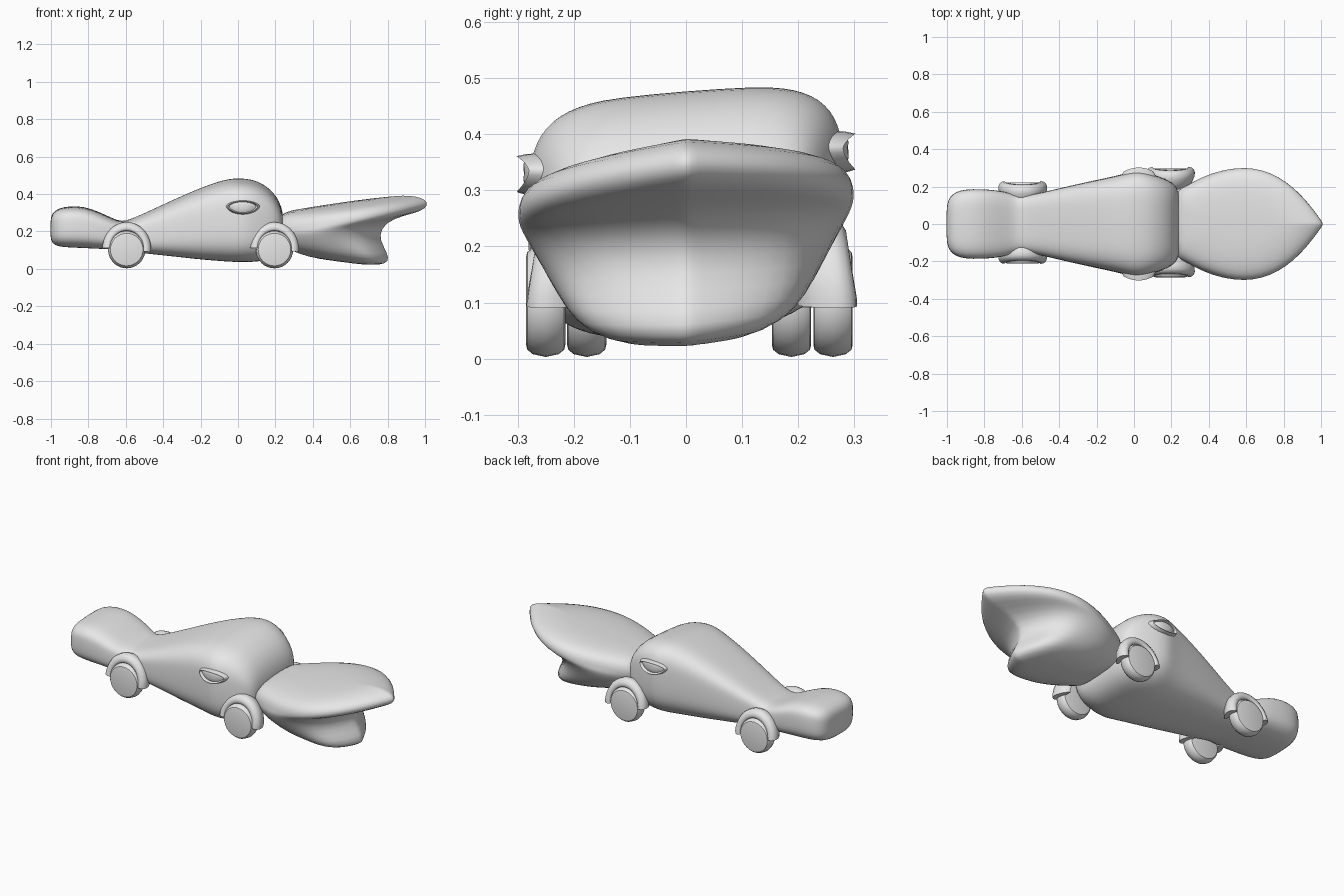
import bpy, bmesh, math

if "Cube" in bpy.data.objects:
    bpy.data.objects.remove(bpy.data.objects["Cube"])

grey = bpy.data.materials.new("plain grey")
grey.diffuse_color = (0.8, 0.8, 0.8, 1)
grey.use_nodes = True
grey.node_tree.nodes["Principled BSDF"].inputs["Base Color"].default_value = grey.diffuse_color


def make(name, rings, closed=False, subsurf=0, angle=50):
    """Skin a list of point loops; cap the ends unless the rings form a circle."""
    bm = bmesh.new()
    loops = [[bm.verts.new(p) for p in r] for r in rings]
    n = len(loops[0])
    pairs = list(zip(loops, loops[1:]))
    if closed:
        pairs.append((loops[-1], loops[0]))
    for a, b in pairs:
        for i in range(n):
            j = (i + 1) % n
            bm.faces.new((a[i], a[j], b[j], b[i]))
    if not closed:
        bm.faces.new(loops[0][::-1])
        bm.faces.new(loops[-1])
    bmesh.ops.recalc_face_normals(bm, faces=bm.faces)
    me = bpy.data.meshes.new(name)
    bm.to_mesh(me)
    bm.free()
    me.materials.append(grey)
    ob = bpy.data.objects.new(name, me)
    bpy.context.collection.objects.link(ob)
    bpy.ops.object.select_all(action='DESELECT')
    ob.select_set(True)
    bpy.context.view_layer.objects.active = ob
    if subsurf:
        mod = ob.modifiers.new("smooth", 'SUBSURF')
        mod.levels = mod.render_levels = subsurf
        bpy.ops.object.shade_smooth()
    else:
        bpy.ops.object.shade_smooth_by_angle(angle=math.radians(angle))
    return ob


def spow(v, e):
    return math.copysign(abs(v) ** e, v)


# Main body with boxy tail: x, half width, bottom, top
stations = [
    (-1.003, .085, .165, .265), (-.994, .13, .138, .295), (-.965, .17, .12, .322),
    (-.90, .187, .115, .335), (-.82, .187, .112, .332), (-.74, .182, .108, .302),
    (-.67, .168, .105, .268), (-.62, .148, .10, .25), (-.57, .152, .095, .263),
    (-.48, .172, .083, .302), (-.35, .203, .07, .363), (-.22, .232, .055, .42),
    (-.12, .253, .047, .457), (-.05, .27, .042, .475), (0, .285, .04, .478),
    (.05, .282, .04, .475), (.10, .267, .042, .465), (.16, .245, .05, .432),
    (.205, .222, .075, .385), (.232, .195, .11, .33), (.243, .15, .16, .27)]
body = []
for x, w, zb, zt in stations:
    ring = []
    for i in range(32):
        a = math.tau * i / 32
        e = 2 / 4 if math.sin(a) > 0 else 2 / 3
        y = w * spow(math.cos(a), e)
        z = (zb + zt) / 2 + (zt - zb) / 2 * spow(math.sin(a), e)
        ring.append((x, y, z + (.08 if x > -.6 else .04) * y))
    body.append(ring)
make("body", body, subsurf=1)

# Bill-shaped nose in stacked layers: back x, front x, back z, front z,
# half width, bluntness of the front outline
layers = [
    (.42, .72, .055, .017, .08, 4), (.32, .79, .085, .026, .15, 4.5),
    (.26, .815, .115, .055, .20, 4.5), (.22, .78, .14, .12, .23, 4),
    (.21, .755, .17, .18, .255, 3.4), (.21, .79, .19, .25, .28, 2.8),
    (.21, .895, .205, .288, .295, 2.3), (.21, .985, .22, .308, .302, 2.15),
    (.21, 1.022, .235, .342, .303, 2.15), (.22, 1.005, .265, .372, .292, 2.15),
    (.235, .955, .29, .388, .25, 2.2), (.27, .89, .306, .394, .165, 2.2),
    (.36, .80, .323, .386, .06, 2.2)]
steps = (0, .05, .14, .25, .37, .48, .59, .7, .8, .88, .95, .985, 1)
nose = []
for xb, xf, zb, zf, w, p in layers:
    side = []
    for u in steps:
        if u < .48:
            f = .55 + .45 * math.sin(u / .48 * math.pi / 2)
        else:
            f = 1 - ((u - .48) / .52) ** p
        side.append((xb + (xf - xb) * u, w * f, zb + (zf - zb) * u))
    loop = side + [(x, -y, z) for x, y, z in side[-2::-1]]
    nose.append([(x, y, z + .06 * y) for x, y, z in loop])
make("bill_nose", nose, subsurf=1)


# Wheels and their arches
def wheel(name, cx, cy, r, t):
    prof = [(-.5, .78), (-.47, .87), (-.33, .95), (0, 1),
            (.33, .95), (.47, .87), (.5, .78)]
    make(name, [[(cx + r * k * math.cos(a), cy + t * d, r + .003 + r * k * math.sin(a))
                 for a in (math.tau * i / 32 for i in range(32))]
                for d, k in prof], angle=30)


def fender(name, cx, outer):
    s = math.copysign(1, outer)
    # (distance in from the outer face, radius): the shell thins towards the body
    sect = [(.105, .09), (.105, .104), (.08, .128), (.05, .143), (.028, .145),
            (.012, .138), (.002, .124), (0, .108), (.006, .1)]
    rings = []
    for i in range(25):
        a = math.radians(-6 + 183 * i / 24)
        lean = .018 * max(0, math.sin(a))
        rings.append([(cx + r * .9 * math.cos(a), outer - s * (d + lean),
                       .105 + r * math.sin(a)) for d, r in sect])
    make(name, rings, angle=50)


for side, cx, cy, outer in [
        ("front_near", .195, -.25, -.284), ("front_far", .195, .262, .305),
        ("rear_near", -.595, -.177, -.213), ("rear_far", -.595, .188, .229)]:
    wheel("wheel_" + side, cx, cy, .1, .07)
    fender("fender_" + side, cx, outer)

# Almond eyes with thin raised lids hugging the cheeks
for s, label in ((-1, "near"), (1, "far")):
    zc = .335 + (.04 if s > 0 else 0)

    def almond(a, d, k):
        x = .025 + .08 * k * math.cos(a)
        h = .038 if math.sin(a) < 0 else .026
        bend = .022 * (k * math.cos(a)) ** 2
        return x, s * (d - bend), zc + h * k * spow(math.sin(a), 1.2)

    angles = [math.tau * i / 24 for i in range(24)]
    make("eye_" + label, [[almond(a, d, k) for a in angles] for d, k in
                          ((.26, .95), (.283, .95), (.288, .7), (.290, .35))])
    make("eyelid_" + label, [[almond(a, d, k) for d, k in
                              ((.262, 1.2), (.284, 1.14), (.302, 1), (.292, .9), (.262, .86))]
                             for a in angles], closed=True)
